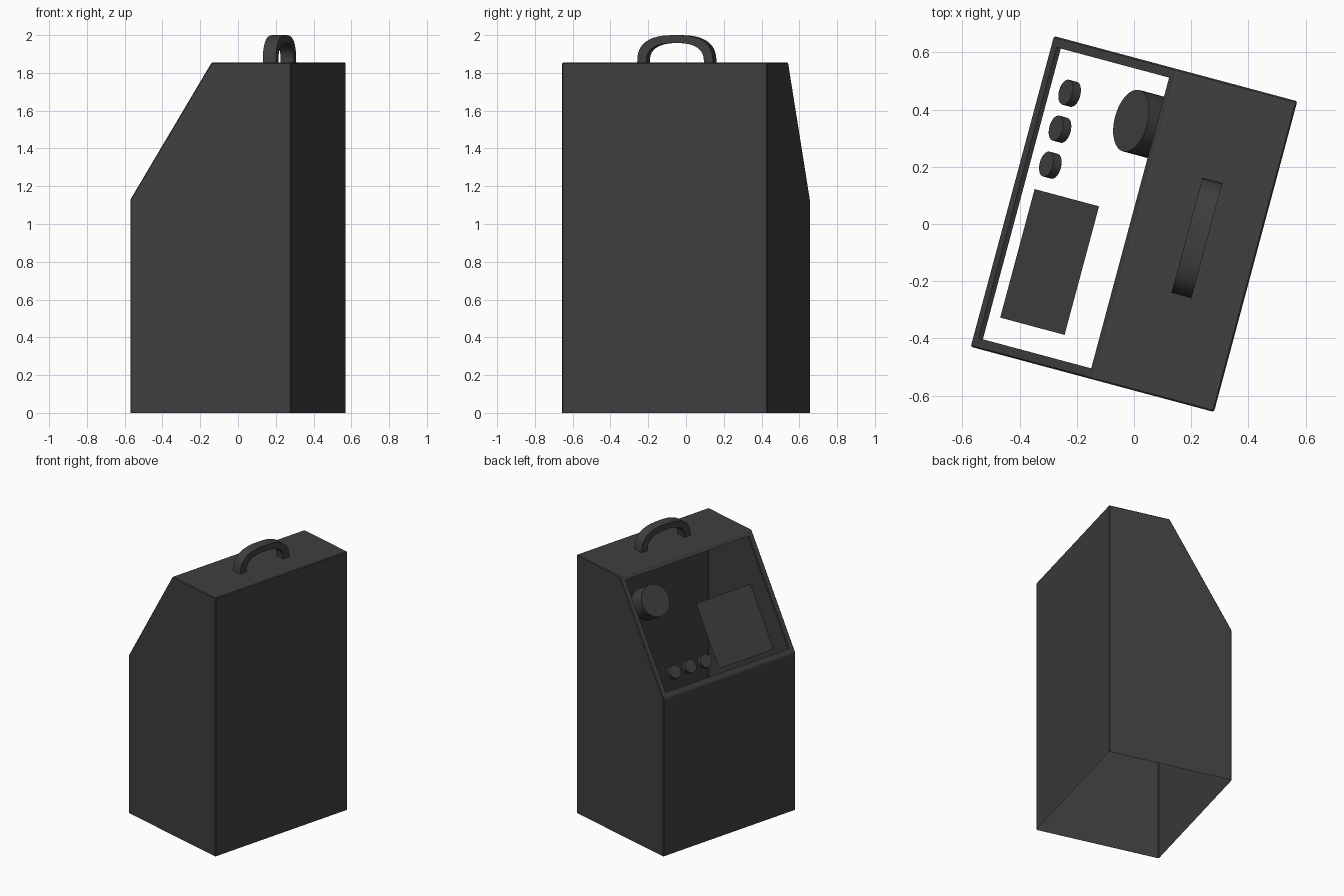
import bpy, bmesh
from math import radians, sin, cos, pi
from mathutils import Vector, Matrix

cube = bpy.data.objects.get("Cube")
if cube:
    bpy.data.objects.remove(cube, do_unlink=True)

COLOR = (0.05, 0.05, 0.05, 1.0)
mat = bpy.data.materials.new("dark_grey")
mat.use_nodes = True
mat.diffuse_color = COLOR
mat.node_tree.nodes["Principled BSDF"].inputs["Base Color"].default_value = COLOR

# The whole machine stands turned about z
TURN = Matrix.Rotation(radians(-15), 4, 'Z')
HALF_X, HALF_Y = 0.44, 0.562
TOP, SILL, RIDGE = 1.855, 1.13, 0.005
slope_dir = Vector((RIDGE + HALF_X, 0, TOP - SILL)).normalized()
slope_normal = Vector((-slope_dir.z, 0, slope_dir.x))


def finish(name, bm, smooth=False):
    """Turn a bmesh into a named, coloured object in the turned frame."""
    bm.transform(TURN)
    mesh = bpy.data.meshes.new(name)
    bm.to_mesh(mesh)
    bm.free()
    mesh.materials.append(mat)
    obj = bpy.data.objects.new(name, mesh)
    bpy.context.collection.objects.link(obj)
    if smooth:
        bpy.ops.object.select_all(action='DESELECT')
        obj.select_set(True)
        bpy.context.view_layer.objects.active = obj
        bpy.ops.object.shade_smooth_by_angle(angle=radians(35))
    return obj


def prism(bm, outline, y0, y1):
    """Extrude an (x, z) outline along y."""
    face = bm.faces.new([bm.verts.new((x, y0, z)) for x, z in outline])
    ext = bmesh.ops.extrude_face_region(bm, geom=[face], use_keep_orig=True)
    moved = [g for g in ext["geom"] if isinstance(g, bmesh.types.BMVert)]
    bmesh.ops.translate(bm, verts=moved, vec=(0, y1 - y0, 0))
    bmesh.ops.recalc_face_normals(bm, faces=bm.faces)


# Shell: sloped housing, open underneath, with a framed opening in the slope
bm = bmesh.new()
prism(bm, [(-HALF_X, 0), (HALF_X, 0), (HALF_X, TOP), (RIDGE, TOP), (-HALF_X, SILL)],
      -HALF_Y, HALF_Y)
bm.normal_update()
floor = [f for f in bm.faces if f.normal.z < -0.9]
bmesh.ops.delete(bm, geom=floor, context='FACES_ONLY')
bmesh.ops.bevel(bm, geom=[e for e in bm.edges if not e.is_boundary],
                offset=0.005, segments=1, affect='EDGES')
bm.normal_update()
slope = max((f for f in bm.faces if f.normal.dot(slope_normal) > 0.99),
            key=lambda f: f.calc_area())
bmesh.ops.inset_region(bm, faces=[slope], thickness=0.044)
rim = bmesh.ops.extrude_face_region(bm, geom=[slope])
moved = [g for g in rim["geom"] if isinstance(g, bmesh.types.BMVert)]
bmesh.ops.translate(bm, verts=moved, vec=slope_normal * -0.018)
inner = [g for g in rim["geom"] if isinstance(g, bmesh.types.BMFace)]
old = [slope] if slope.is_valid else []
bmesh.ops.delete(bm, geom=list(set(inner + old)), context='FACES_ONLY')
finish("housing", bm)

# Screen: flat sheet set behind the opening
bm = bmesh.new()
low, high = (-0.367, 1.163), (-0.134, 1.55)
corners = [(low, 0.028), (low, -0.437), (high, -0.437), (high, 0.028)]
bm.faces.new([bm.verts.new((p[0], y, p[1])) for p, y in corners])
finish("screen", bm)


# Knobs: cylinders facing out along the slope normal
def knob(name, cap, radius, length):
    bm = bmesh.new()
    place = (Matrix.Translation(Vector(cap) - slope_normal * length / 2)
             @ slope_normal.to_track_quat('Z', 'Y').to_matrix().to_4x4())
    bmesh.ops.create_cone(bm, cap_ends=True, segments=32, radius1=radius,
                          radius2=radius, depth=length, matrix=place)
    finish(name, bm, smooth=True)


for i in range(3):
    knob(f"small_knob_{i + 1}", (-0.35, 0.123 + 0.13 * i, 1.243), 0.045, 0.034)
knob("large_knob", (-0.103, 0.346, 1.655), 0.111, 0.12)


# Handle: squared-off arch with rectangular section
def arch(half, height, steps=24, power=2.6):
    pts = []
    for i in range(steps + 1):
        a = pi * i / steps
        c, s = cos(a), max(sin(a), 0)
        side = 1 if c > 0 else -1
        pts.append((side * half * abs(c) ** (2 / power), height * s ** (2 / power)))
    return pts


bm = bmesh.new()
rings = []
for (yo, zo), (yi, zi) in zip(arch(0.2075, 0.145), arch(0.158, 0.103)):
    section = [(-0.036, yo, zo), (0.036, yo, zo), (0.036, yi, zi), (-0.036, yi, zi)]
    rings.append([bm.verts.new((x + 0.225, y + 0.01, z + TOP)) for x, y, z in section])
for a, b in zip(rings, rings[1:]):
    for k in range(4):
        n = (k + 1) % 4
        bm.faces.new((a[k], a[n], b[n], b[k]))
bm.faces.new(rings[0])
bm.faces.new(rings[-1])
bmesh.ops.recalc_face_normals(bm, faces=bm.faces)
finish("carry_handle", bm, smooth=True)
